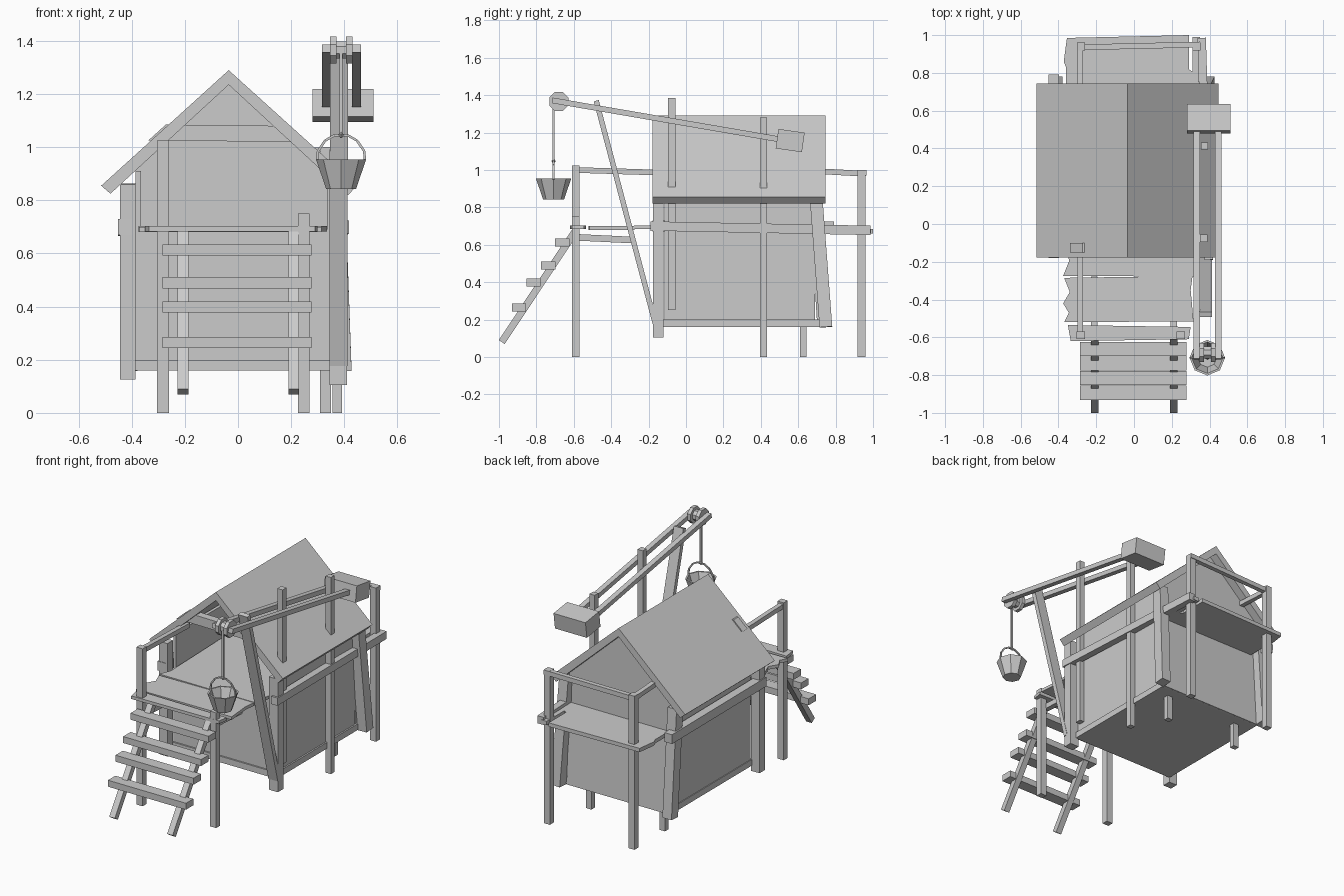
import bpy, bmesh, math
from mathutils import Vector

if "Cube" in bpy.data.objects:
    bpy.data.objects.remove(bpy.data.objects["Cube"])


def make(name, verts, faces):
    me = bpy.data.meshes.new(name)
    me.from_pydata([tuple(v) for v in verts], [], faces)
    bm = bmesh.new()
    bm.from_mesh(me)
    bmesh.ops.recalc_face_normals(bm, faces=bm.faces)
    bm.to_mesh(me)
    bm.free()
    ob = bpy.data.objects.new(name, me)
    bpy.context.collection.objects.link(ob)
    return ob


def loft(name, rings, cap_last=True):
    n = len(rings[0])
    verts = [v for r in rings for v in r]
    faces = [list(range(n))]
    for k in range(len(rings) - 1):
        for i in range(n):
            j = (i + 1) % n
            faces.append((k*n + i, k*n + j, (k+1)*n + j, (k+1)*n + i))
    if cap_last:
        faces.append([(len(rings) - 1)*n + i for i in range(n)])
    return make(name, verts, faces)


def box(name, x0, x1, y0, y1, z0, z1):
    q = [(x0, y0), (x1, y0), (x1, y1), (x0, y1)]
    return loft(name, [[(x, y, z) for x, y in q] for z in (z0, z1)])


def beam(name, p, q, w, t):
    """Square beam from p to q: w across x, t across the other direction."""
    p, q = Vector(p), Vector(q)
    d = (q - p).normalized()
    s = Vector((1, 0, 0)) if abs(d.x) < 0.7 else Vector((0, 1, 0))
    s = (s - d * s.dot(d)).normalized()
    u = d.cross(s)
    ring = [s*w/2*a + u*t/2*b for a, b in ((-1, -1), (1, -1), (1, 1), (-1, 1))]
    return loft(name, [[c + r for r in ring] for c in (p, q)])


def extrude_y(name, pts, y0, y1):
    return loft(name, [[(x, y, z) for x, z in pts] for y in (y0, y1)])


def extrude_z(name, pts, z0, z1):
    return loft(name, [[(x, y, z) for x, y in pts] for z in (z0, z1)])


def ring(c, r, n, axis, off=0.5):
    out = []
    for i in range(n):
        a = 2*math.pi*(i + off)/n
        u, v = r*math.cos(a), r*math.sin(a)
        out.append((c[0], c[1]+u, c[2]+v) if axis == 'x' else (c[0]+u, c[1]+v, c[2]))
    return out


# House: closed lower storey, loft open to the front, back gable, folded roof
box("lower_house", -.385, .355, -.115, .69, .2, .69)
for x in (-.385, .335):
    box("loft_side_wall", x, x+.02, -.115, .69, .69, .91)
extrude_y("back_gable", [(-.385, .2), (.355, .2), (.355, .91), (-.035, 1.25), (-.385, .92)], .67, .69)
beam("back_wall_panel", (-.015, .712, .16), (-.015, .68, .68), .74, .02)
box("house_floor", -.39, .365, -.125, .715, .16, .2)
extrude_y("roof", [(-.515, .855), (-.035, 1.29), (.447, .855), (.415, .82),
                   (-.035, 1.235), (-.48, .825)], -.178, .745)
extrude_y("gable_beam", [(-.338, 1.025), (-.272, 1.085), (.19, 1.08), (.25, 1.02)], -.15, -.1)

# Corner posts, the back pair leaning
box("corner_post_front_left", -.445, -.385, -.176, -.12, .125, .86)
box("corner_post_front_right", .345, .41, -.176, -.12, .105, .84)
beam("corner_post_back_right", (.395, .748, .16), (.37, .695, .86), .065, .068)
beam("corner_post_back_left", (-.41, .748, .16), (-.41, .695, .86), .065, .068)

# Side beams
beam("side_beam_right", (.395, -.19, .70), (.358, .985, .677), .045, .05)
beam("side_beam_left", (-.425, -.18, .70), (-.425, .79, .695), .055, .06)

# Stilts under the house
for x in (-.28, .25):
    box("stilt", x-.02, x+.02, .61, .645, 0, .17)

# Front deck boards with ragged ends
extrude_z("deck_board_front", [(-.35, -.535), (.30, -.545), (.29, -.61), (-.335, -.62)], .683, .703)
extrude_z("deck_board_middle", [(-.37, -.285), (.31, -.275), (.30, -.35), (.315, -.515), (-.37, -.52),
                                (-.345, -.47), (-.375, -.42), (-.34, -.36)], .68, .70)
extrude_z("deck_board_rear", [(-.37, .67), (.335, .67), (.335, -.1), (.315, -.278), (-.375, -.275),
                              (-.345, -.2)], .683, .703)
for x in (-.21, .21):
    beam("deck_joist", (x, -.59, .64), (x, -.28, .625), .035, .035)

# Front posts and rail
box("front_post_left", -.305, -.26, -.61, -.57, 0, 1.025)
box("front_post_right", .225, .27, -.61, -.57, 0, .75)
beam("front_rail", (-.285, -.6, 1.0), (-.285, -.11, .985), .03, .03)

# Back deck, posts and rails
extrude_z("back_deck", [(-.355, .985), (.29, 1.0), (.29, .82), (.32, .8), (.32, .66), (-.36, .66),
                        (-.36, .83), (-.372, .86)], .66, .685)
box("back_deck_end_board", .31, .35, .66, .99, .66, .685)
for x in (-.28, .33):
    box("back_post", x-.021, x+.021, .918, .96, 0, 1.0)
beam("back_rail", (-.3, .935, .975), (.35, .95, .985), .03, .03)
beam("back_side_rail", (-.285, .95, .98), (-.285, .68, .995), .03, .03)

# Stairs
for x in (-.207, .21):
    beam("stair_stringer", (x, -.985, .08), (x, -.59, .675), .04, .038)
for y, z in ((-.893, .265), (-.815, .398), (-.737, .49), (-.662, .613)):
    box("stair_tread", -.285, .277, y-.038, y+.038, z-.021, z+.021)

# Crane supports
box("crane_post_front", .35, .388, -.095, -.055, .25, 1.385)
box("crane_post_back", .355, .392, .395, .432, 0, 1.28)
beam("crane_strut", (.378, -.165, .18), (.38, -.48, 1.37), .068, .028)

# Crane arms and counterweight
for x in (.333, .446):
    beam("crane_arm", (x, -.715, 1.372), (x, .55, 1.155), .034, .03)
beam("counterweight", (.395, .487, 1.167), (.395, .627, 1.147), .23, .105)

# Pulley wheel with a groove, on an axle
px, py, pz = .389, -.68, 1.366
loft("pulley", [ring((px+dx, py, pz), r, 8, 'x') for dx, r in
                ((-.042, .055), (-.018, .055), (-.018, .035), (.018, .035), (.018, .055), (.042, .055))])
loft("pulley_axle", [ring((px+dx, py, pz), .014, 8, 'x') for dx in (-.07, .07)])

# Rope, knot, handle and bucket
bx, by = .388, -.708
beam("rope", (bx, by, 1.36), (bx, by, 1.05), .011, .011)
loft("rope_knot", [ring((bx, by, z), r, 6, 'z') for z, r in ((1.035, .004), (1.047, .011), (1.06, .004))])
arc = [(-.09, .95), (-.087, .985), (-.06, 1.025), (-.025, 1.045), (.025, 1.045), (.06, 1.025), (.087, .985), (.09, .95)]
for (a, z0), (b, z1) in zip(arc, arc[1:]):
    beam("bucket_handle", (bx+a, by, z0), (bx+b, by, z1), .009, .009)
loft("bucket", [ring((bx, by, z), r, 8, 'z', 0) for z, r in
                ((.842, .056), (.953, .094), (.953, .083), (.86, .05))])
